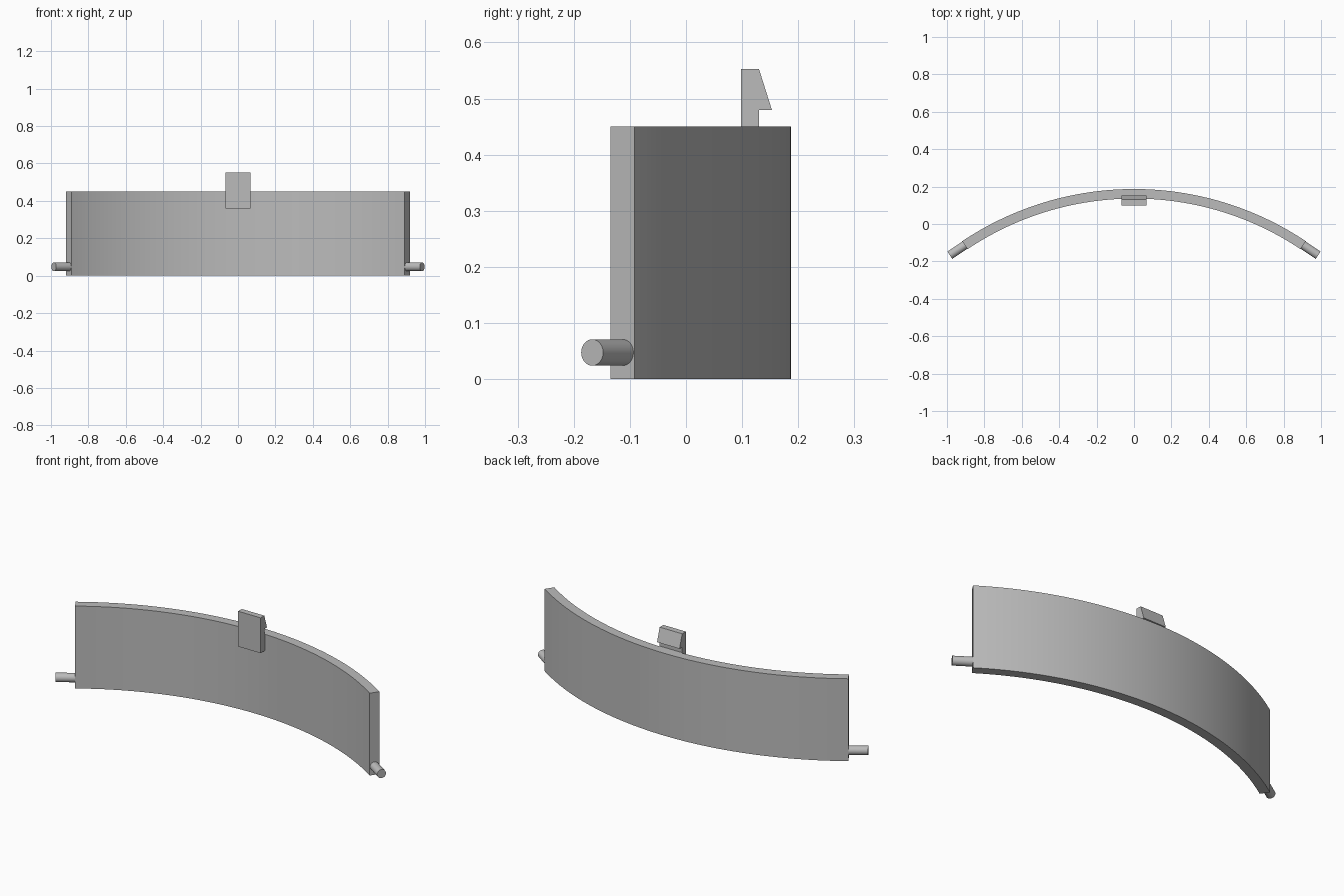
import bpy, bmesh, math
from mathutils import Vector

cube = bpy.data.objects.get("Cube")
if cube:
    bpy.data.objects.remove(cube, do_unlink=True)

# Single neutral grey material
grey = bpy.data.materials.new("neutral_grey")
grey.use_nodes = True
GREY = (0.5, 0.5, 0.5, 1)
grey.diffuse_color = GREY
grey.node_tree.nodes["Principled BSDF"].inputs["Base Color"].default_value = GREY

# Arc dimensions
OUTER, INNER = 1.651, 1.60
CENTRE_Y = 0.187 - OUTER
HALF = math.radians(33.8)
HEIGHT = 0.45
STEPS = 64


def arc_point(radius, angle, z=0.0):
    return Vector((radius * math.sin(angle), CENTRE_Y + radius * math.cos(angle), z))


def extrude_outline(name, points, offset):
    """Extrude a closed planar outline into a solid."""
    bm = bmesh.new()
    face = bm.faces.new([bm.verts.new(p) for p in points])
    result = bmesh.ops.extrude_face_region(bm, geom=[face], use_keep_orig=True)
    moved = [v for v in result["geom"] if isinstance(v, bmesh.types.BMVert)]
    bmesh.ops.translate(bm, verts=moved, vec=offset)
    bmesh.ops.recalc_face_normals(bm, faces=bm.faces)
    mesh = bpy.data.meshes.new(name)
    bm.to_mesh(mesh)
    bm.free()
    mesh.materials.append(grey)
    obj = bpy.data.objects.new(name, mesh)
    bpy.context.collection.objects.link(obj)
    return obj


def smooth(obj):
    bpy.ops.object.select_all(action="DESELECT")
    obj.select_set(True)
    bpy.context.view_layer.objects.active = obj
    bpy.ops.object.shade_smooth_by_angle(angle=math.radians(30))


# Curved panel
angles = [HALF * (2 * i / STEPS - 1) for i in range(STEPS + 1)]
outline = [arc_point(OUTER, a) for a in angles]
outline += [arc_point(INNER, a) for a in reversed(angles)]
smooth(extrude_outline("curved_panel", outline, (0, 0, HEIGHT)))

# Snap clip with a barbed head, fixed to the inner face
HALF_CLIP = 0.068
profile = [(0.098, 0.36), (0.14, 0.36), (0.14, HEIGHT), (0.13, HEIGHT),
           (0.13, 0.48), (0.153, 0.48), (0.13, 0.553), (0.098, 0.553)]
extrude_outline("snap_clip", [(-HALF_CLIP, y, z) for y, z in profile],
                (2 * HALF_CLIP, 0, 0))

# Hinge pins continuing the arc's tangent at each end
PIN_RADIUS, PIN_LENGTH, SUNK = 0.0235, 0.097, 0.01
for side, label in ((1, "left"), (-1, "right")):
    base = arc_point((OUTER + INNER) / 2, side * HALF, 0.0475)
    along = Vector((side * math.cos(HALF), -math.sin(HALF), 0))
    bpy.ops.mesh.primitive_cylinder_add(
        vertices=32, radius=PIN_RADIUS, depth=PIN_LENGTH + SUNK,
        location=base + along * (PIN_LENGTH - SUNK) / 2,
        rotation=along.to_track_quat("Z", "Y").to_euler())
    pin = bpy.context.object
    pin.name = label + "_hinge_pin"
    pin.data.materials.append(grey)
    smooth(pin)
